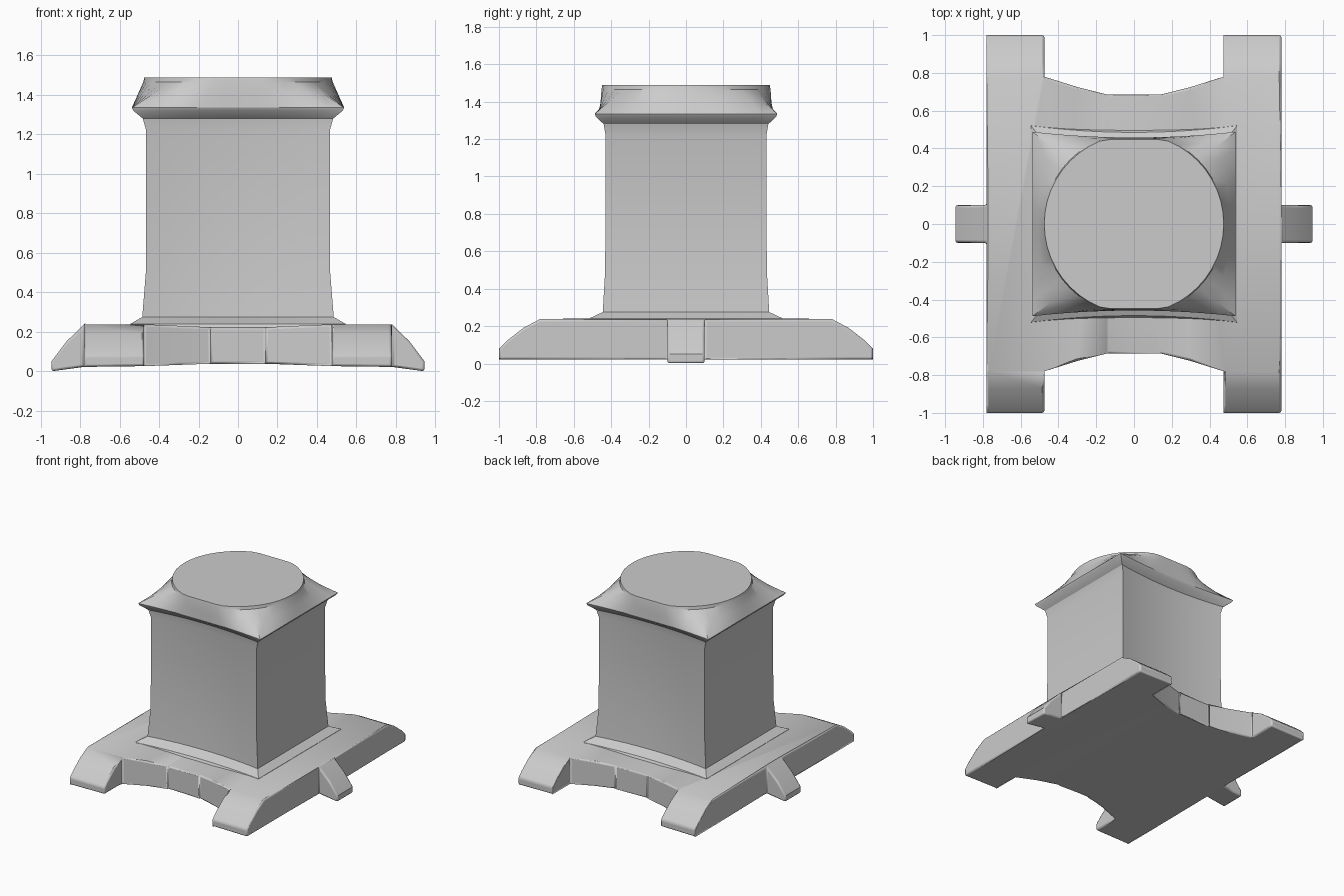
import bpy, bmesh, math
from mathutils import Vector

if "Cube" in bpy.data.objects:
    bpy.data.objects.remove(bpy.data.objects["Cube"])

grey = bpy.data.materials.new("plain_grey")
grey.use_nodes = True
colour = (0.6, 0.6, 0.6, 1)
grey.diffuse_color = colour
grey.node_tree.nodes["Principled BSDF"].inputs["Base Color"].default_value = colour


def finish(bm, name):
    bmesh.ops.recalc_face_normals(bm, faces=bm.faces)
    mesh = bpy.data.meshes.new(name)
    bm.to_mesh(mesh)
    bm.free()
    mesh.materials.append(grey)
    obj = bpy.data.objects.new(name, mesh)
    bpy.context.collection.objects.link(obj)
    return obj


def smooth(obj, degrees):
    bpy.ops.object.select_all(action="DESELECT")
    bpy.context.view_layer.objects.active = obj
    obj.select_set(True)
    bpy.ops.object.shade_smooth_by_angle(angle=math.radians(degrees))


def interpolate(points, t):
    for (a, u), (b, v) in zip(points, points[1:]):
        if t <= b:
            return u + (v - u) * max(0, t - a) / (b - a)
    return points[-1][1]


# Footed base: one quarter of the outline, mirrored into a closed loop
quarter = [(0.945, 0.1), (0.78, 0.1), (0.78, 1), (0.475, 1),
           (0.475, 0.78), (0.3, 0.725), (0.14, 0.685)]
half = quarter + [(-x, y) for x, y in reversed(quarter)]
outline = half + [(x, -y) for x, y in reversed(half)]

bm = bmesh.new()
floor = bm.faces.new([bm.verts.new((x, y, 0)) for x, y in outline])
raised = bmesh.ops.extrude_face_region(bm, geom=[floor])["geom"]
for v in raised:
    if isinstance(v, bmesh.types.BMVert):
        v.co.z = 1

# Slice where the top and underside bend, then shape their heights
for axis, cuts in ((0, (0.14, 0.475, 0.78, 0.87)), (1, (0.78, 0.87, 0.96))):
    for cut in cuts:
        for sign in (-1, 1):
            normal = Vector((0, 0, 0))
            normal[axis] = 1
            bmesh.ops.bisect_plane(bm, geom=bm.verts[:] + bm.edges[:] + bm.faces[:],
                                   plane_co=normal * cut * sign, plane_no=normal)
foot_top = [(0.78, 0.238), (0.87, 0.19), (0.96, 0.12), (1, 0.08)]
peg_top = [(0.14, 0.223), (0.475, 0.238), (0.78, 0.238), (0.87, 0.15), (0.945, 0.05)]
underside = [(0.14, 0.038), (0.475, 0.026), (0.78, 0.022), (0.945, 0)]
for v in bm.verts:
    x, y = abs(v.co.x), abs(v.co.y)
    if v.co.z > 0.5:
        v.co.z = min(interpolate(foot_top, y), interpolate(peg_top, x))
    else:
        v.co.z = interpolate(underside, x)
base = finish(bm, "footed_base")
bevel = base.modifiers.new("soft_edges", "BEVEL")
bevel.width = 0.016
bevel.segments = 2
bevel.angle_limit = math.radians(40)
smooth(base, 30)

# Column and collar: square rings with hollowed front and back, ending in a round top
STEPS = 12


def square_ring(hx, hy, dip, z):
    points = []
    for side in range(4):
        for i in range(STEPS):
            t = -1 + 2 * i / STEPS
            x, y = [(1, t), (-t, 1), (-1, -t), (t, -1)][side]
            inset = dip * (1 - x * x) if side % 2 else 0
            points.append((x * hx, y * (hy - inset), z))
    return points


def round_ring(radius, flat, z):
    points = []
    for i in range(4 * STEPS):
        a = math.tau * i / (4 * STEPS) - math.pi / 4
        y = radius * math.sin(a)
        points.append((radius * math.cos(a), max(-flat, min(flat, y)), z))
    return points


def blend(a, b, t):
    return [tuple(Vector(p).lerp(Vector(q), t)) for p, q in zip(a, b)]


def loft(name, rings):
    bm = bmesh.new()
    loops = [[bm.verts.new(p) for p in ring] for ring in rings]
    for low, high in zip(loops, loops[1:]):
        for i in range(len(low)):
            j = (i + 1) % len(low)
            bm.faces.new((low[i], low[j], high[j], high[i]))
    bm.faces.new(loops[0])
    bm.faces.new(loops[-1])
    obj = finish(bm, name)
    smooth(obj, 30)


loft("column", [square_ring(*r) for r in (
    (0.55, 0.53, 0.03, 0.215), (0.545, 0.52, 0.035, 0.24), (0.485, 0.445, 0.04, 0.275),
    (0.467, 0.432, 0.04, 0.5), (0.465, 0.43, 0.04, 1.22), (0.482, 0.44, 0.04, 1.28))])

rim = square_ring(0.538, 0.488, 0.03, 1.335)
lip = round_ring(0.48, 0.452, 1.465)
loft("collar", [square_ring(0.482, 0.44, 0.04, 1.28), square_ring(0.53, 0.482, 0.032, 1.32),
                rim, blend(rim, lip, 0.5), lip, round_ring(0.475, 0.448, 1.488)])
